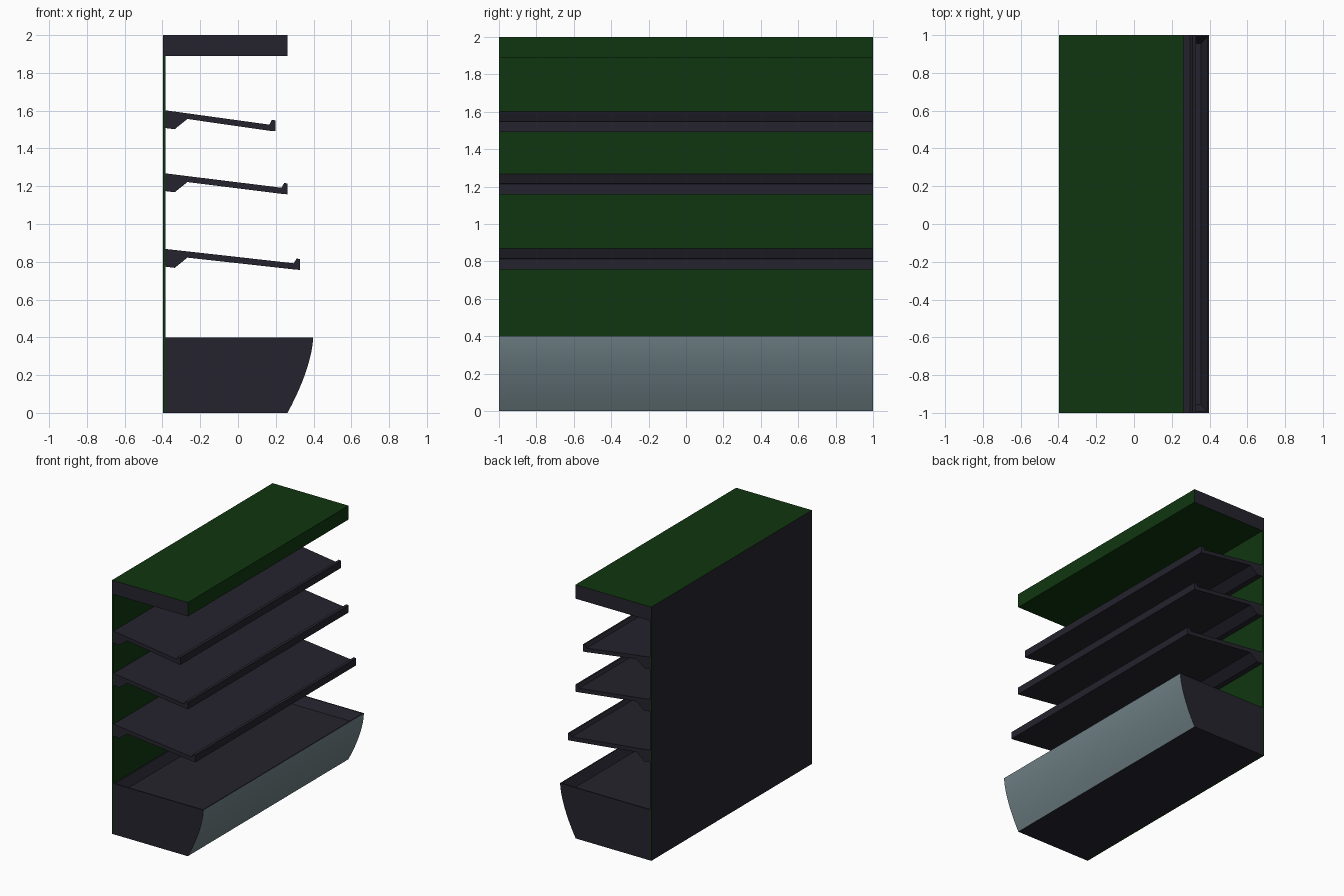
import bpy, bmesh

if "Cube" in bpy.data.objects:
    bpy.data.objects.remove(bpy.data.objects["Cube"])


def material(name, rgb):
    m = bpy.data.materials.new(name)
    m.diffuse_color = (*rgb, 1)
    m.use_nodes = True
    m.node_tree.nodes["Principled BSDF"].inputs["Base Color"].default_value = m.diffuse_color
    return m


DARK = material("charcoal", (0.018, 0.017, 0.026))
GREEN = material("dark green", (0.005, 0.036, 0.005))
STEEL = material("grey blue", (0.16, 0.22, 0.24))


def extrude_profile(name, profile, mats, rule=None, edit=None):
    """Run an x/z profile along y from -1 to 1; rule(face) picks the material."""
    bm = bmesh.new()
    face = bm.faces.new([bm.verts.new((x, -1, z)) for x, z in profile])
    out = bmesh.ops.extrude_face_region(bm, geom=[face])
    verts = [v for v in out["geom"] if isinstance(v, bmesh.types.BMVert)]
    bmesh.ops.translate(bm, verts=verts, vec=(0, 2, 0))
    bmesh.ops.recalc_face_normals(bm, faces=bm.faces[:])
    if rule:
        for f in bm.faces:
            f.normal_update()
            f.material_index = rule(f)
    if edit:
        edit(bm)
    me = bpy.data.meshes.new(name)
    bm.to_mesh(me)
    bm.free()
    for m in mats:
        me.materials.append(m)
    ob = bpy.data.objects.new(name, me)
    bpy.context.collection.objects.link(ob)
    return ob


def box(x0, x1, z0, z1):
    return [(x0, z0), (x1, z0), (x1, z1), (x0, z1)]


BACK, INNER, FRONT = -0.398, -0.385, 0.398

# Back panel: green inside, charcoal outside
extrude_profile("back_panel", box(BACK, INNER, 0, 1.89), [GREEN, DARK],
                lambda f: int(f.normal.x < -0.5))

# Canopy: green with charcoal ends and back
extrude_profile("canopy", box(BACK, 0.263, 1.89, 2.0), [GREEN, DARK],
                lambda f: int(abs(f.normal.y) > 0.5 or f.normal.x < -0.5))


# Base tub: bowed front panel and a shallow recessed deck
def sink_deck(bm):
    top = [f for f in bm.faces if f.normal.z > 0.9]
    bmesh.ops.inset_region(bm, faces=top, thickness=0.012)
    bmesh.ops.inset_region(bm, faces=top, thickness=0.05)
    bmesh.ops.translate(bm, verts=list({v for f in top for v in f.verts}),
                        vec=(0, 0, -0.07))


N = 10
bow = [(0.262 + (FRONT - 0.262) * (1 - (1 - i / N) ** 1.6), 0.4 * i / N)
       for i in range(N + 1)]
base = extrude_profile("base_tub", [(INNER, 0)] + bow + [(INNER, 0.4)],
                       [DARK, STEEL], lambda f: int(f.normal.x > 0.5), sink_deck)
bpy.context.view_layer.objects.active = base
base.select_set(True)
bpy.ops.object.shade_smooth_by_angle()

# Sloping shelves with a front lip and a rear bracket
for name, end, top in (("lower_shelf", 0.328, 0.868),
                       ("middle_shelf", 0.263, 1.268),
                       ("upper_shelf", 0.198, 1.602)):
    extrude_profile(name, [
        (INNER, top), (end - 0.032, top - 0.076), (end - 0.018, top - 0.05),
        (end, top - 0.054), (end, top - 0.111), (end - 0.026, top - 0.109),
        (-0.268, top - 0.046), (-0.335, top - 0.1), (INNER, top - 0.094)], [DARK])
